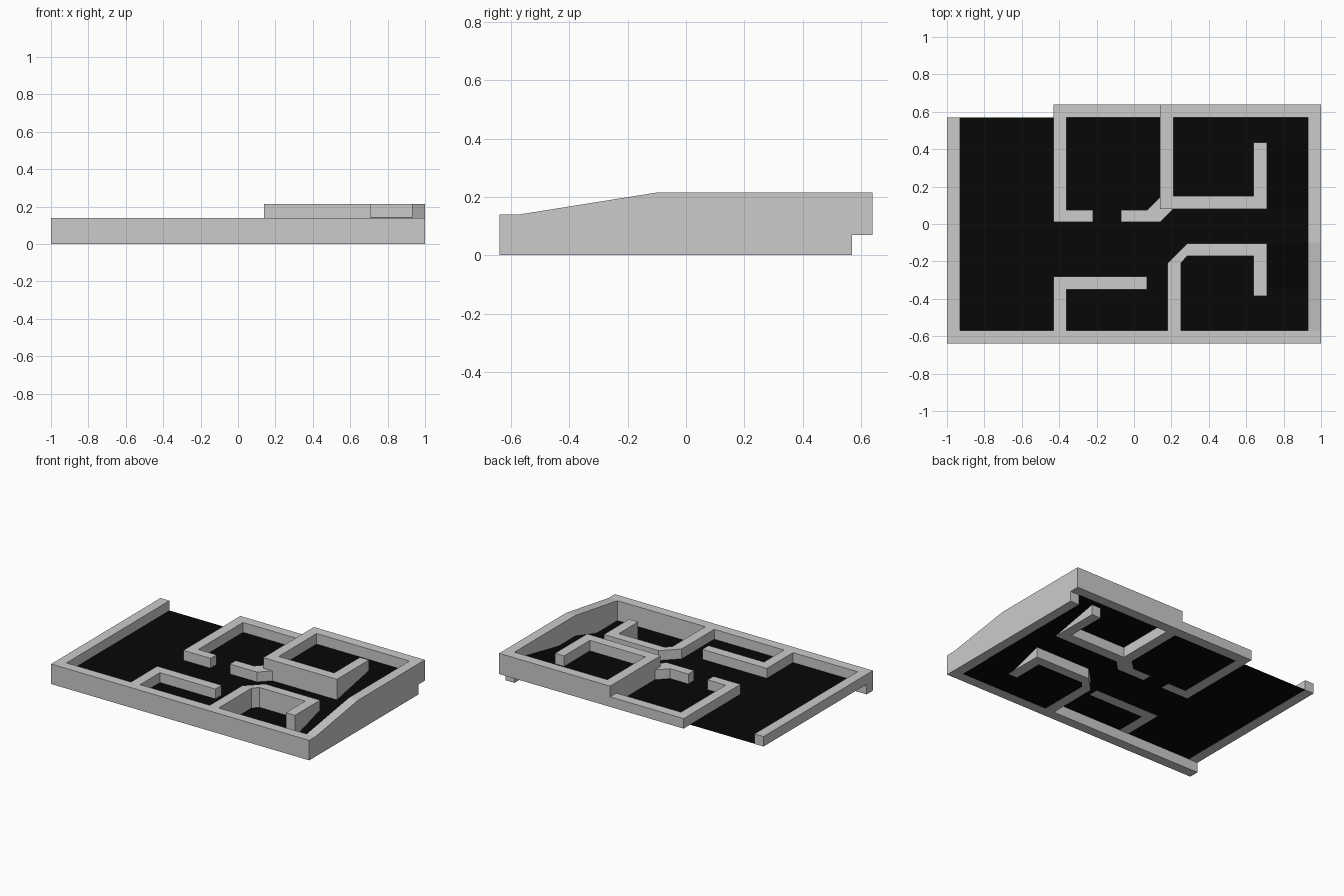
import bpy, bmesh
from mathutils import Vector

if "Cube" in bpy.data.objects:
    bpy.data.objects.remove(bpy.data.objects["Cube"])

LOW, MID, HIGH, TOP = 0.0, 0.07, 0.14, 0.215   # storey levels

black = bpy.data.materials.new("floor_black")
black.diffuse_color = (0.002, 0.002, 0.002, 1)
black.use_nodes = True
black.node_tree.nodes["Principled BSDF"].inputs["Base Color"].default_value = black.diffuse_color


def make(name, bm, mat=None):
    me = bpy.data.meshes.new(name)
    bm.to_mesh(me)
    bm.free()
    ob = bpy.data.objects.new(name, me)
    bpy.context.collection.objects.link(ob)
    if mat:
        me.materials.append(mat)
    return ob


def extrude(name, pts, vec):
    """Closed prism from a flat outline moved along vec."""
    bm = bmesh.new()
    f = bm.faces.new([bm.verts.new(p) for p in pts])
    r = bmesh.ops.extrude_face_region(bm, geom=[f], use_keep_orig=True)
    vs = [v for v in r["geom"] if isinstance(v, bmesh.types.BMVert)]
    bmesh.ops.translate(bm, verts=vs, vec=Vector(vec))
    bmesh.ops.recalc_face_normals(bm, faces=bm.faces)
    return make(name, bm)


def wall(name, outline, z0, z1):
    return extrude(name, [(x, y, z0) for x, y in outline], (0, 0, z1 - z0))


def rect(x0, x1, y0, y1):
    return [(x0, y0), (x1, y0), (x1, y1), (x0, y1)]


def floor(name, pts):
    bm = bmesh.new()
    bm.faces.new([bm.verts.new((x, y, z + 0.001)) for x, y, z in pts])
    return make(name, bm, black)


# Outer walls
wall("front_wall", rect(-1, 1, -0.64, -0.57), LOW, HIGH)
wall("left_wall", rect(-1, -0.93, -0.57, 0.57), MID, HIGH)
side = [(-0.57, LOW), (0.57, LOW), (0.57, MID), (0.64, MID),
        (0.64, TOP), (-0.10, TOP), (-0.57, HIGH)]
extrude("right_wall", [(0.93, y, z) for y, z in side], (0.07, 0, 0))

# Front left partition
wall("front_left_partition",
     [(-0.43, -0.57), (-0.36, -0.57), (-0.36, -0.35), (0.07, -0.35),
      (0.07, -0.28), (-0.43, -0.28)], MID, HIGH)

# Back left room: walls and the chamfered return
wall("back_left_room",
     [(-0.43, 0.01), (-0.22, 0.01), (-0.22, 0.075), (-0.36, 0.075),
      (-0.36, 0.57), (0.14, 0.57), (0.14, 0.64), (-0.43, 0.64)], MID, HIGH)
wall("back_left_return",
     [(-0.07, 0.01), (0.14, 0.01), (0.21, 0.08), (0.14, 0.145),
      (0.07, 0.075), (-0.07, 0.075)], MID, HIGH)

# Raised back right room
wall("raised_room",
     [(0.14, 0.08), (0.71, 0.08), (0.71, 0.435), (0.64, 0.435),
      (0.64, 0.15), (0.21, 0.15), (0.21, 0.57), (0.93, 0.57),
      (0.93, 0.64), (0.14, 0.64)], MID, TOP)

# Sunken front right room
wall("sunken_room",
     [(0.18, -0.57), (0.25, -0.57), (0.25, -0.21), (0.285, -0.17),
      (0.64, -0.17), (0.64, -0.385), (0.71, -0.385), (0.71, -0.105),
      (0.285, -0.105), (0.18, -0.21)], LOW, HIGH)

# Floors on three levels
main = [(-0.93, -0.57), (0.18, -0.57), (0.18, -0.21), (0.285, -0.105),
        (0.93, -0.105), (0.93, 0.08), (0.14, 0.08), (0.14, 0.57), (-0.93, 0.57)]
floor("main_floor", [(x, y, MID) for x, y in main])
sunk = [(0.18, -0.57), (0.93, -0.57), (0.93, -0.34), (0.71, -0.34),
        (0.71, -0.105), (0.285, -0.105), (0.18, -0.21)]
floor("sunken_floor", [(x, y, LOW) for x, y in sunk])
high = [(0.21, 0.15), (0.64, 0.15), (0.64, 0.435), (0.93, 0.435),
        (0.93, 0.57), (0.21, 0.57)]
floor("raised_floor", [(x, y, HIGH) for x, y in high])

# Ramps along the right wall
for name, y0, z0, y1, z1 in (("lower_ramp", -0.34, LOW, -0.105, MID),
                             ("upper_ramp", 0.08, MID, 0.435, HIGH)):
    floor(name, [(0.71, y0, z0), (0.93, y0, z0), (0.93, y1, z1), (0.71, y1, z1)])
